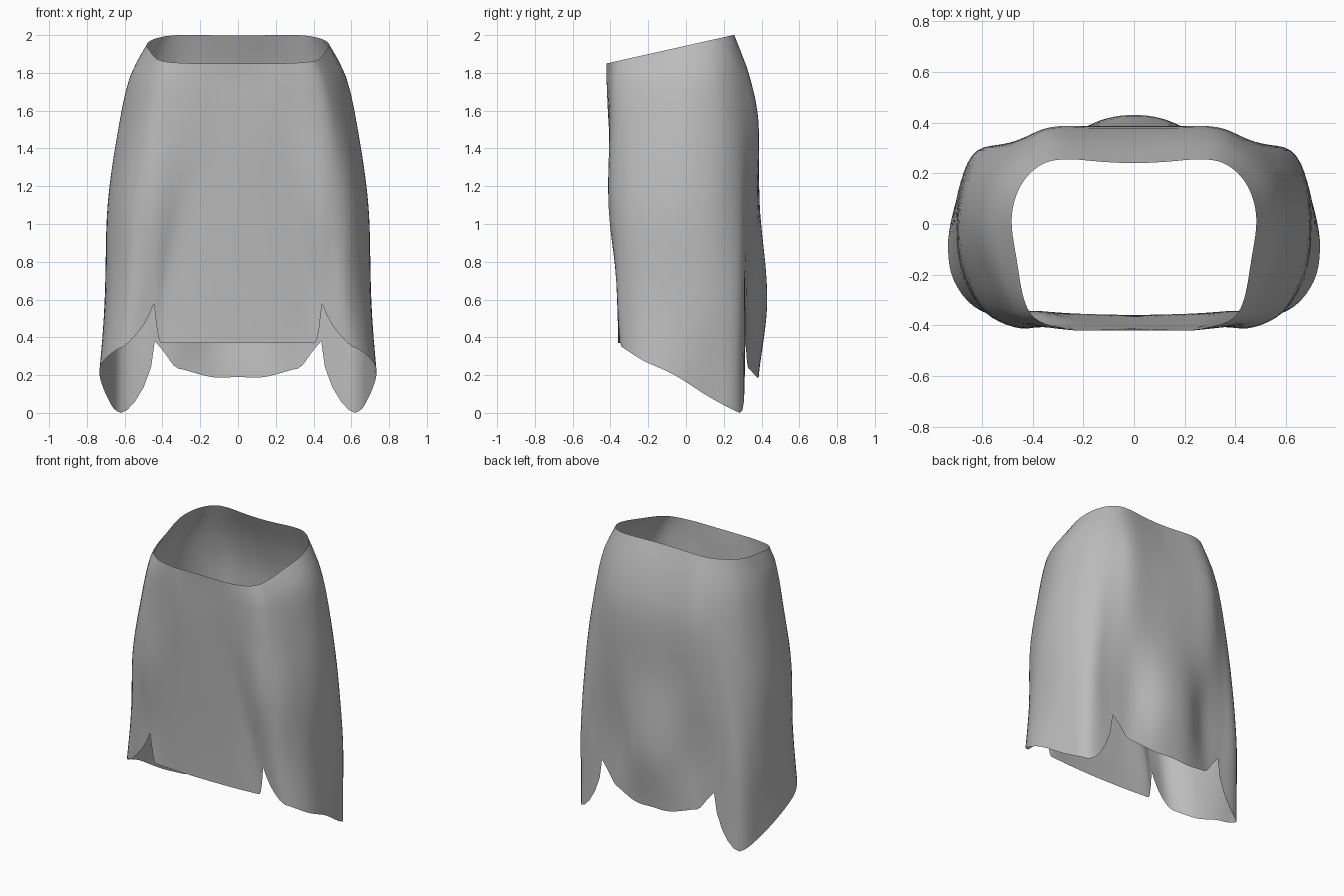
import bpy, bmesh
from mathutils import Vector

cube = bpy.data.objects.get("Cube")
if cube:
    bpy.data.objects.remove(cube, do_unlink=True)

SUB = 5          # mesh columns per key point
UPPER, LOWER = 16, 9
SPLIT = 0.62     # height where the slits begin

# Half outlines from front centre, round the left side, to back centre
RIM = [(0, -.42), (.13, -.42), (.24, -.417), (.37, -.385), (.43, -.31), (.463, -.14), (.483, .01),
       (.462, .12), (.41, .20), (.34, .245), (.25, .255), (.12, .245), (0, .24)]
SHOULDER = [(0, -.415), (.13, -.418), (.24, -.42), (.40, -.39), (.475, -.31), (.545, -.14), (.565, .01),
            (.54, .14), (.48, .23), (.395, .295), (.3, .33), (.13, .325), (0, .32)]
CHEST = [(0, -.41), (.12, -.41), (.23, -.41), (.44, -.395), (.535, -.31), (.605, -.14), (.625, .01),
         (.59, .16), (.52, .26), (.42, .335), (.32, .38), (.14, .38), (0, .38)]
WAIST = [(0, -.39), (.16, -.385), (.30, -.38), (.45, -.41), (.585, -.345), (.67, -.17), (.69, 0),
         (.66, .16), (.57, .285), (.46, .33), (.32, .37), (.13, .385), (0, .39)]
HIP = [(0, -.365), (.22, -.36), (.38, -.345), (.445, -.355), (.575, -.355), (.675, -.23), (.705, -.05),
       (.69, .14), (.615, .29), (.46, .315), (.29, .335), (.13, .41), (0, .43)]
HEM = [(0, -.355), (.22, -.35), (.38, -.345), (.452, -.34), (.63, -.33), (.72, -.22), (.733, -.06),
       (.69, .13), (.62, .285), (.42, .315), (.32, .33), (.14, .375), (0, .385)]
HEM_Z = [.37, .37, .37, .58, .35, .275, .2, .08, 0, .38, .235, .19, .19]
SECTIONS = (RIM, SHOULDER, CHEST, WAIST, HIP, HEM)
LEVELS = (1.8, 1.55, 1.1, .6, .2)
LAST = len(RIM) - 1
FRONT_SLIT, BACK_SLIT = 3, 9
PANELS = ((0, FRONT_SLIT - 1), (FRONT_SLIT + 1, BACK_SLIT - 1), (BACK_SLIT + 1, LAST))


def hermite(b, c, mb, mc, t):
    """Smooth blend from b to c with end slopes mb and mc."""
    return (b * (1 + 2 * t) * (1 - t) ** 2 + c * t * t * (3 - 2 * t)
            + mb * t * (1 - t) ** 2 + mc * t * t * (t - 1))


def key_point(section, i):
    """Outline point, mirrored past either centre line."""
    if i < 0 or i > LAST:
        x, y = section[-i if i < 0 else 2 * LAST - i]
        return Vector((-x, y))
    return Vector(section[i])


def outline(section, i, t):
    a, b, c, d = (key_point(section, i + k) for k in (-1, 0, 1, 2))
    return hermite(b, c, (c - a) / 2, (d - b) / 2, t)


def hem_height(i, t):
    """Lower edge: rounded panels and pointed side flaps, split at the slits."""
    lo, hi = HEM_Z[i], HEM_Z[i + 1]
    for first, last in PANELS:
        if first <= i < last:
            before, after = HEM_Z[max(i - 1, first)], HEM_Z[min(i + 2, last)]
            return hermite(lo, hi, (hi - before) / 2, (after - lo) / 2, t)
    if i == FRONT_SLIT or i == BACK_SLIT:
        return hi + (lo - hi) * (1 - t) ** 1.35
    return lo + (hi - lo) * t ** (4 if i < FRONT_SLIT else 2)


def along_height(pts, levels, z):
    """Outline position at height z, smooth through all the sections."""
    final = len(levels) - 1
    k = next((n for n in range(final) if z >= levels[n + 1]), final - 1)
    span = levels[k + 1] - levels[k]

    def slope(n):
        a, b = max(n - 1, 0), min(n + 1, final)
        return (pts[b] - pts[a]) / (levels[b] - levels[a]) * span

    t = min((z - levels[k]) / span, 1)
    return hermite(pts[k], pts[k + 1], slope(k), slope(k + 1), t)


def column(i, t):
    """Points of one vertical line of cloth from rim to hem."""
    pts = [outline(s, i, t) for s in SECTIONS]
    top, low = 1.944 + .224 * pts[0].y, hem_height(i, t)
    heights = [top + (SPLIT - top) * r / UPPER for r in range(UPPER)]
    heights += [SPLIT + (low - SPLIT) * r / LOWER for r in range(LOWER + 1)]
    return [(*along_height(pts, (top,) + LEVELS, z), z) for z in heights]


# Left half of the garment, then its mirror image
half = [column(i, s / SUB) for i in range(LAST) for s in range(SUB)]
half.append(column(LAST - 1, 1))
ring = half + [[(-x, y, z) for x, y, z in line] for line in half[-2:0:-1]]

bm = bmesh.new()
grid = [[bm.verts.new(p) for p in line] for line in ring]
for n, line in enumerate(grid):
    nxt = grid[(n + 1) % len(grid)]
    for r in range(UPPER + LOWER):
        bm.faces.new((line[r], line[r + 1], nxt[r + 1], nxt[r])).smooth = True
mesh = bpy.data.meshes.new("draped_skirt")
bm.to_mesh(mesh)
bm.free()
skirt = bpy.data.objects.new("draped_skirt", mesh)
bpy.context.collection.objects.link(skirt)

# Plain grey cloth
cloth = bpy.data.materials.new("grey_cloth")
cloth.use_nodes = True
grey = (.5, .5, .5, 1)
cloth.diffuse_color = grey
cloth.node_tree.nodes["Principled BSDF"].inputs["Base Color"].default_value = grey
mesh.materials.append(cloth)
